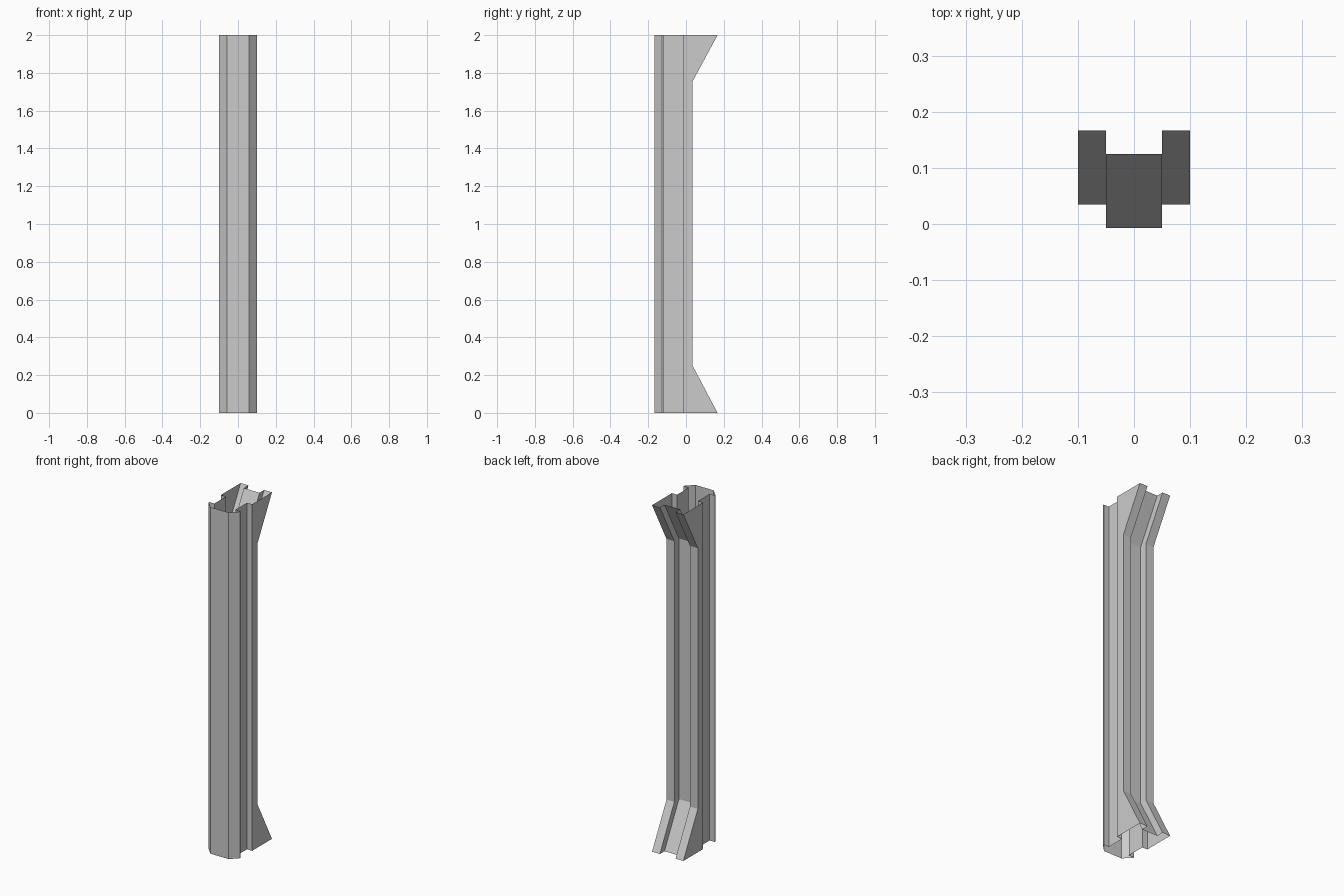
import bpy
import bmesh

cube = bpy.data.objects.get("Cube")
if cube:
    bpy.data.objects.remove(cube, do_unlink=True)

grey = bpy.data.materials.new("light grey")
grey.use_nodes = True
colour = (0.6, 0.6, 0.6, 1)
grey.diffuse_color = colour
grey.node_tree.nodes["Principled BSDF"].inputs["Base Color"].default_value = colour

# Half of the cross-section, from the front panel round to the back channel
FRONT = [(0.058, -0.168), (0.1, -0.126), (0.1, -0.12),
         (0.067, -0.12), (0.067, -0.014), (0.1, -0.014)]
BACK = [(0.1, 0.035), (0.05, 0.035), (0.05, -0.007)]
FLARE = 0.132                      # how far the back leans out at each end
LEVELS = [(0, FLARE), (0.25, 0), (1.755, 0), (2, FLARE)]


def section(flare):
    half = FRONT + [(x, y + flare) for x, y in BACK]
    return half + [(-x, y) for x, y in reversed(half)]


# Open-ended folded column: one ring per level, joined by quads
bm = bmesh.new()
rings = [[bm.verts.new((x, y, z)) for x, y in section(flare)]
         for z, flare in LEVELS]
for low, high in zip(rings, rings[1:]):
    for i in range(len(low)):
        j = (i + 1) % len(low)
        bm.faces.new((low[i], low[j], high[j], high[i]))

mesh = bpy.data.meshes.new("folded_column")
bm.to_mesh(mesh)
bm.free()
mesh.materials.append(grey)
column = bpy.data.objects.new("folded_column", mesh)
bpy.context.scene.collection.objects.link(column)
